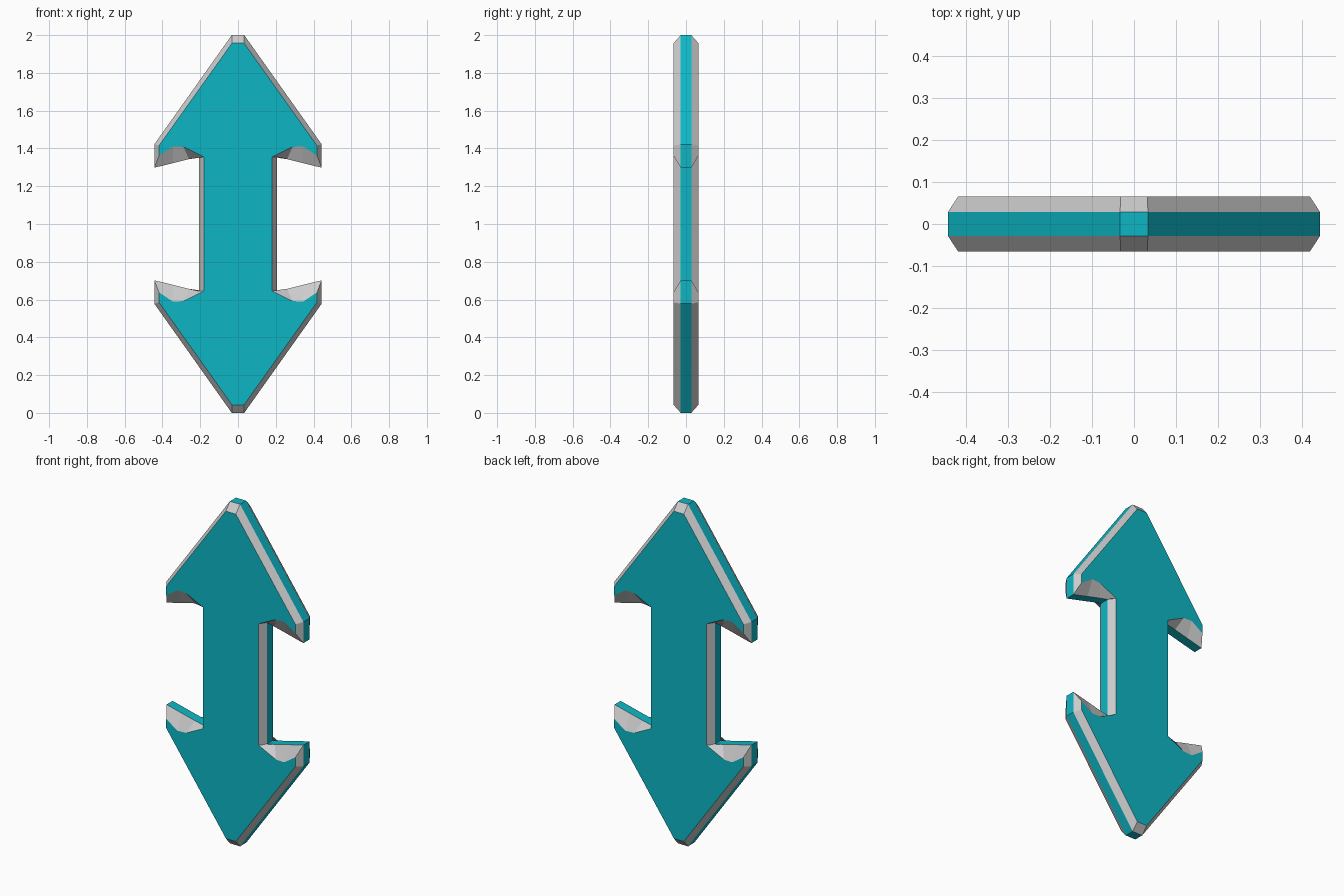
import bpy
import bmesh

cube = bpy.data.objects.get("Cube")
if cube:
    bpy.data.objects.remove(cube)


def make_material(name, rgb):
    mat = bpy.data.materials.new(name)
    mat.use_nodes = True
    color = (*rgb, 1.0)
    mat.diffuse_color = color
    mat.node_tree.nodes["Principled BSDF"].inputs["Base Color"].default_value = color
    return mat


teal = make_material("teal", (0.004, 0.47, 0.56))
grey = make_material("light grey", (0.6, 0.6, 0.6))

# Upper right quarter of each outline, from the tip down to the shaft
MID = 1.0
face_quarter = [(0.032, 1.957), (0.418, 1.415), (0.418, 1.362),
                (0.344, 1.411), (0.288, 1.408), (0.18, 1.355)]
rim_quarter = [(0.033, 2.0), (0.443, 1.422), (0.443, 1.298),
               (0.345, 1.322), (0.26, 1.343), (0.206, 1.355)]


def full_outline(quarter):
    """Mirror a quarter down, then across, into one closed loop."""
    right = quarter + [(x, 2 * MID - z) for x, z in reversed(quarter)]
    return right + [(-x, z) for x, z in reversed(right)]


# Double-headed arrow: front face, bevel, rim, bevel, back face
FACE_Y, RIM_Y = 0.066, 0.028
layers = [(face_quarter, -FACE_Y), (rim_quarter, -RIM_Y),
          (rim_quarter, RIM_Y), (face_quarter, FACE_Y)]

bm = bmesh.new()
loops = [[bm.verts.new((x, y, z)) for x, z in full_outline(q)] for q, y in layers]
count = len(loops[0])
bm.faces.new(loops[0])
bm.faces.new(loops[-1])
for level in range(len(loops) - 1):
    a, b = loops[level], loops[level + 1]
    for i in range(count):
        j = (i + 1) % count
        face = bm.faces.new((a[i], a[j], b[j], b[i]))
        # Bevels are grey; the rim between them stays teal
        face.material_index = 0 if level == 1 else 1
bmesh.ops.recalc_face_normals(bm, faces=bm.faces)

mesh = bpy.data.meshes.new("double_arrow")
bm.to_mesh(mesh)
bm.free()
mesh.materials.append(teal)
mesh.materials.append(grey)
arrow = bpy.data.objects.new("double_arrow", mesh)
bpy.context.collection.objects.link(arrow)
